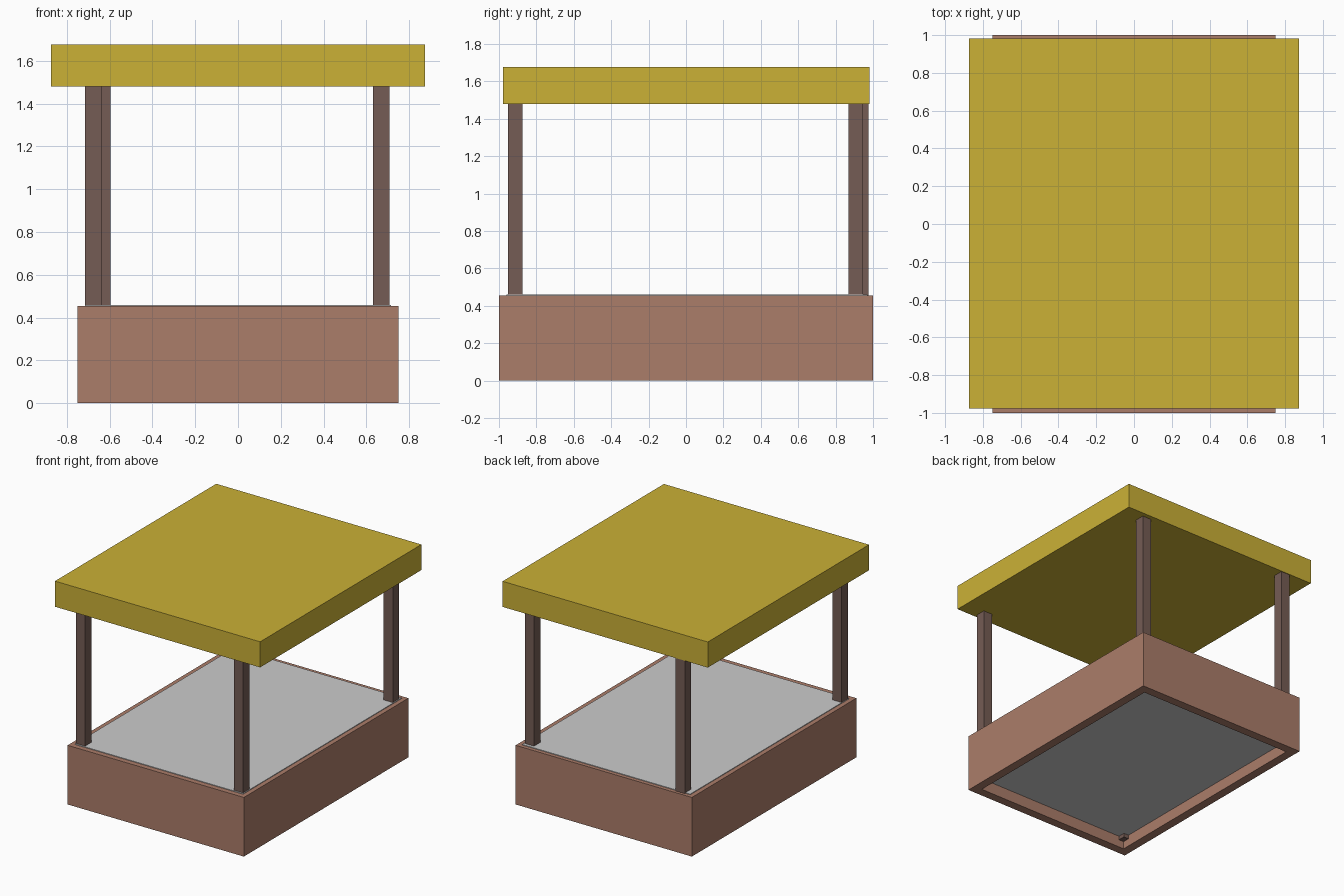
import bpy, bmesh

default = bpy.data.objects.get("Cube")
if default:
    bpy.data.objects.remove(default, do_unlink=True)


def make_material(name, rgb):
    mat = bpy.data.materials.new(name)
    mat.use_nodes = True
    colour = (*rgb, 1.0)
    mat.diffuse_color = colour
    mat.node_tree.nodes["Principled BSDF"].inputs["Base Color"].default_value = colour
    return mat


def make_object(name, bm, mat):
    mesh = bpy.data.meshes.new(name)
    bmesh.ops.recalc_face_normals(bm, faces=bm.faces)
    bm.to_mesh(mesh)
    bm.free()
    mesh.materials.append(mat)
    obj = bpy.data.objects.new(name, mesh)
    bpy.context.collection.objects.link(obj)
    return obj


def make_box(name, xs, ys, zs, mat):
    """Box spanning the given (min, max) pairs."""
    bm = bmesh.new()
    bmesh.ops.create_cube(bm, size=1)
    for v in bm.verts:
        v.co = [sum(span) / 2 + c * (span[1] - span[0])
                for c, span in zip(v.co, (xs, ys, zs))]
    return make_object(name, bm, mat)


def make_frame(name, half_x, half_y, thickness, height, mat):
    """Open rectangular wall ring with mitred corners."""
    bm = bmesh.new()
    corners = [(-1, -1), (1, -1), (1, 1), (-1, 1)]
    rings = []
    for inset, z in ((0, 0), (0, height), (thickness, height), (thickness, 0)):
        rings.append([bm.verts.new((sx * (half_x - inset), sy * (half_y - inset), z))
                      for sx, sy in corners])
    for a, b in zip(rings, rings[1:] + rings[:1]):
        for i in range(4):
            j = (i + 1) % 4
            bm.faces.new((a[i], a[j], b[j], b[i]))
    return make_object(name, bm, mat)


yellow = make_material("roof yellow", (0.597, 0.440, 0.037))
clay = make_material("clay brown", (0.407, 0.205, 0.144))
dark_wood = make_material("dark wood", (0.178, 0.107, 0.089))
grey = make_material("floor grey", (0.604, 0.604, 0.604))

# Base walls with the floor slab set inside
make_frame("base_walls", 0.75, 1.0, 0.07, 0.455, clay)
make_box("floor", (-0.715, 0.715), (-0.96, 0.97), (0.09, 0.46), grey)

# Corner posts, the back one on the -x side is slightly offset
posts = {
    "front_right_post": (-0.675, -0.912),
    "front_left_post": (0.67, -0.912),
    "back_left_post": (0.67, 0.908),
    "back_right_post": (-0.635, 0.938),
}
half = 0.039
for name, (x, y) in posts.items():
    make_box(name, (x - half, x + half), (y - half, y + half), (0.06, 1.5), dark_wood)

# Flat roof slab
make_box("roof", (-0.873, 0.873), (-0.978, 0.982), (1.48, 1.677), yellow)
